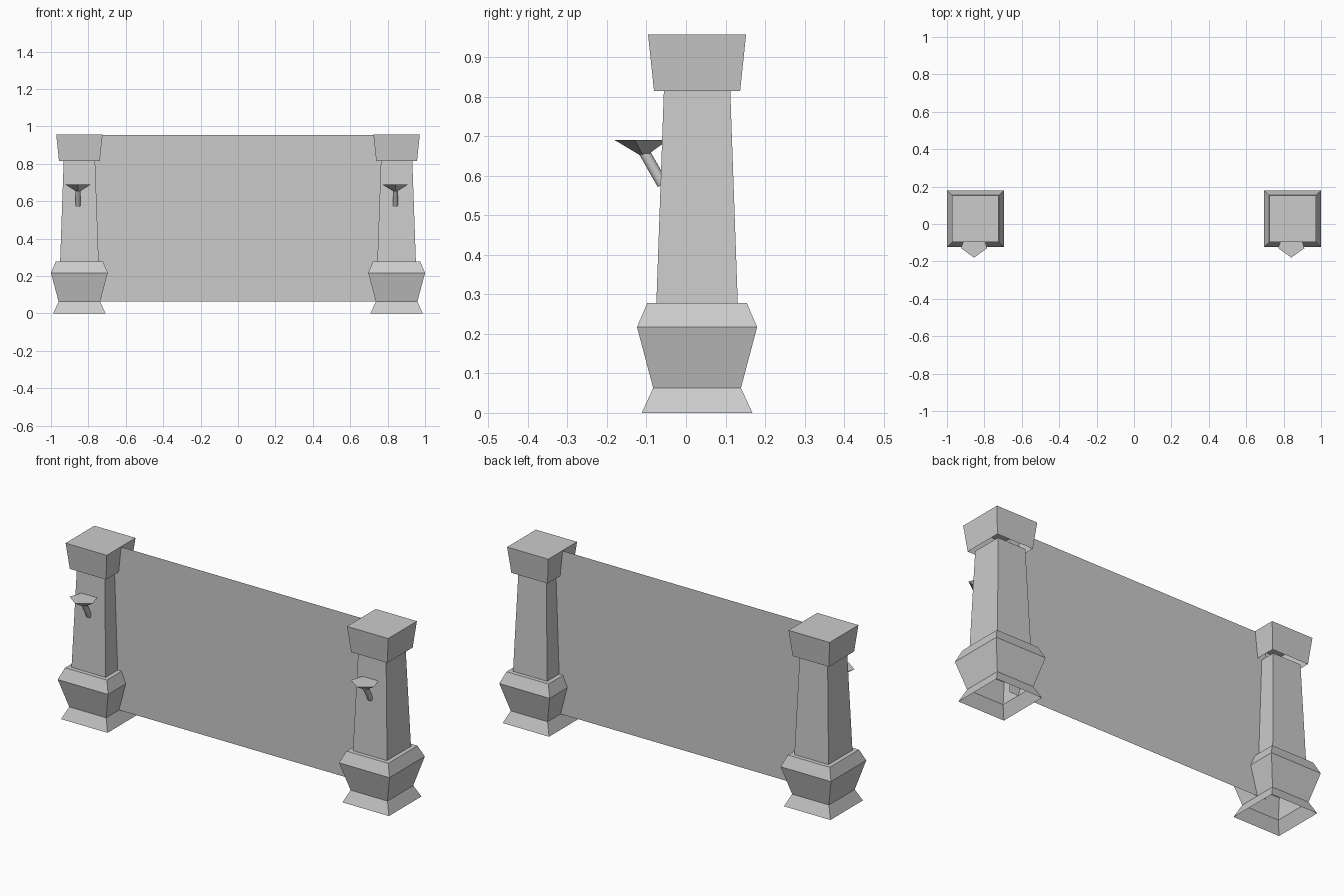
import bpy, bmesh, math
from mathutils import Vector

old = bpy.data.objects.get("Cube")
if old:
    bpy.data.objects.remove(old, do_unlink=True)

GREY = (0.6, 0.6, 0.6, 1)
stone = bpy.data.materials.new("plain_grey")
stone.diffuse_color = GREY
stone.use_nodes = True
stone.node_tree.nodes["Principled BSDF"].inputs["Base Color"].default_value = GREY

PILLAR_X, PILLAR_Y = 0.848, 0.028


def finish(bm, name):
    mesh = bpy.data.meshes.new(name)
    bm.to_mesh(mesh)
    bm.free()
    mesh.materials.append(stone)
    obj = bpy.data.objects.new(name, mesh)
    bpy.context.collection.objects.link(obj)
    return obj


def square_shell(name, x, profile, close_top):
    """Stack square rings given as (half width, height) and bridge them."""
    bm = bmesh.new()
    corners = [(-1, -1), (1, -1), (1, 1), (-1, 1)]
    rings = [[bm.verts.new((x + cx * w, PILLAR_Y + cy * w, z)) for cx, cy in corners]
             for w, z in profile]
    for low, high in zip(rings, rings[1:]):
        for i in range(4):
            j = (i + 1) % 4
            bm.faces.new((low[i], low[j], high[j], high[i]))
    if close_top:
        bm.faces.new(rings[-1])
    return finish(bm, name)


def lamp_cup(name, x):
    """Five-sided cup with a flat top, its tip pointing forward."""
    bm = bmesh.new()
    rim = []
    for i in range(5):
        a = math.radians(-90 + 72 * i)
        rim.append(bm.verts.new((x + 0.0735 * math.cos(a), -0.1065 + 0.0735 * math.sin(a), 0.69)))
    apex = bm.verts.new((x, -0.1065, 0.646))
    bm.faces.new(rim)
    for i in range(5):
        bm.faces.new((rim[(i + 1) % 5], rim[i], apex))
    return finish(bm, name)


def lamp_stem(name, x):
    """Slanted round bracket from the shaft up to the cup."""
    start, end = Vector((x, -0.059, 0.578)), Vector((x, -0.105, 0.659))
    axis = end - start
    bm = bmesh.new()
    bmesh.ops.create_cone(bm, cap_ends=True, segments=10, radius1=0.014,
                          radius2=0.014, depth=axis.length)
    bm.transform(axis.to_track_quat('Z', 'Y').to_matrix().to_4x4())
    bmesh.ops.translate(bm, verts=bm.verts, vec=(start + end) / 2)
    for face in bm.faces:
        face.smooth = len(face.verts) == 4
    return finish(bm, name)


# Pillars: hollow base, tapered shaft, flared cap, and a lamp on the front
for side, sign in (("left", 1), ("right", -1)):
    x = sign * PILLAR_X
    square_shell(side + "_pillar_base", x,
                 [(0.14, 0), (0.111, 0.063), (0.152, 0.217), (0.126, 0.278)], True)
    square_shell(side + "_pillar_shaft", x, [(0.103, 0.278), (0.084, 0.815)], False)
    square_shell(side + "_pillar_cap", x, [(0.109, 0.815), (0.124, 0.957)], True)
    lamp_x = x - 0.007
    lamp_cup(side + "_lamp_cup", lamp_x)
    lamp_stem(side + "_lamp_stem", lamp_x)

# Thin panel spanning between the pillars
bm = bmesh.new()
bm.faces.new([bm.verts.new((px, PILLAR_Y, pz))
              for px, pz in ((-0.79, 0.063), (0.79, 0.063), (0.79, 0.955), (-0.79, 0.955))])
finish(bm, "panel")
